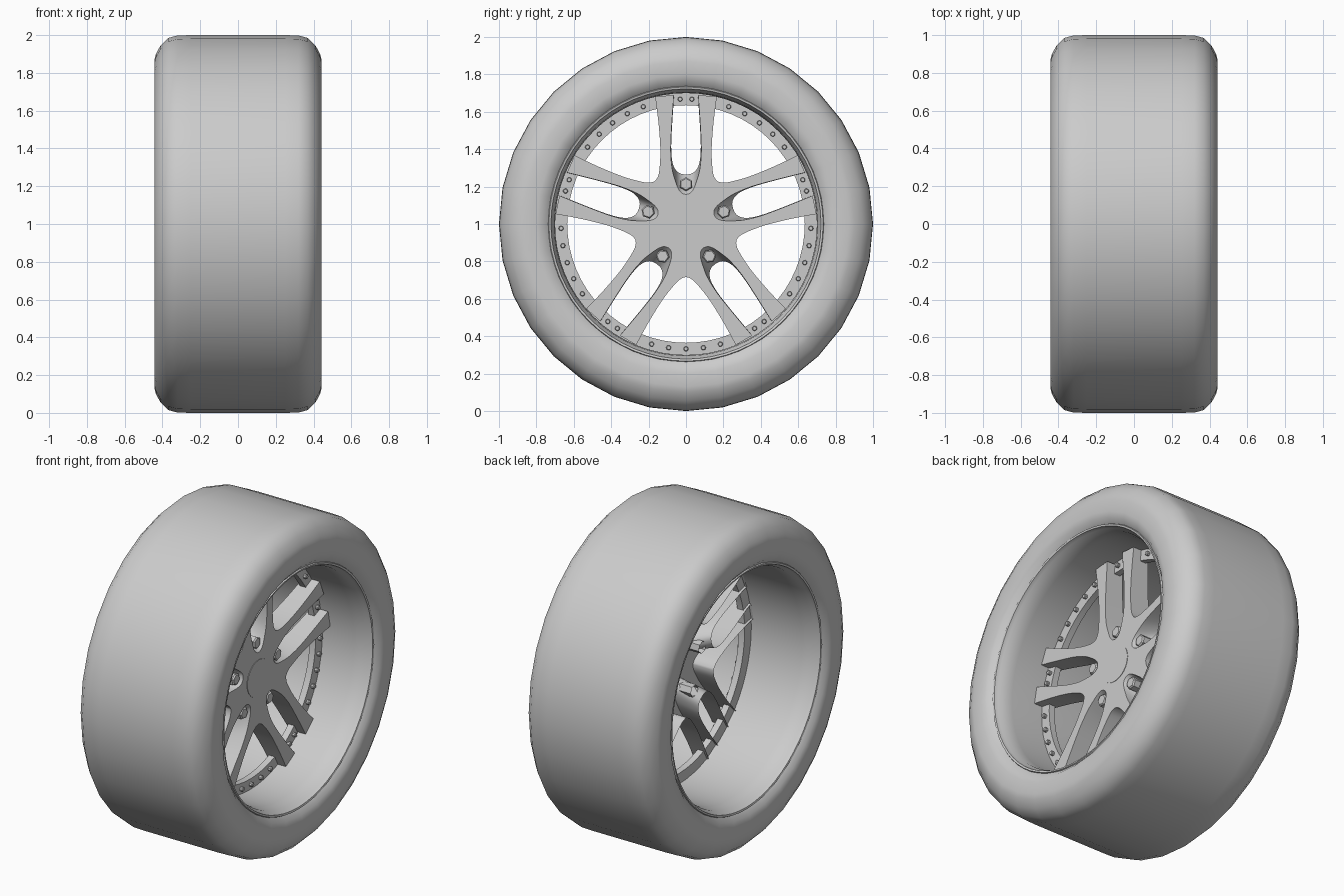
import bpy, bmesh
from math import sin, cos, pi, radians

if "Cube" in bpy.data.objects:
    bpy.data.objects.remove(bpy.data.objects["Cube"])

CZ = 1.0  # axle height; the axle runs along x


def pt(x, u, v, a=0.0):
    """u = radial, v = sideways in a frame turned by a from straight up."""
    return (x, u * sin(a) + v * cos(a), CZ + u * cos(a) - v * sin(a))


def finish(bm, name, angle=35):
    me = bpy.data.meshes.new(name)
    bm.to_mesh(me)
    bm.free()
    me.shade_smooth()
    me.set_sharp_from_angle(angle=radians(angle))
    ob = bpy.data.objects.new(name, me)
    bpy.context.collection.objects.link(ob)
    return ob


def lathe(name, profile, n, closed=False, angle=35):
    bm = bmesh.new()
    rows = [[bm.verts.new(pt(x, r, 0, 2 * pi * j / n)) for j in range(n)]
            for x, r in profile]
    m = len(rows)
    for i in range(m if closed else m - 1):
        p, q = rows[i], rows[(i + 1) % m]
        for j in range(n):
            k = (j + 1) % n
            bm.faces.new((p[j], q[j], q[k], p[k]))
    return finish(bm, name, angle)


def peg(bm, r_pos, a, levels, n):
    """Small capped prism along x; levels = (x, radius) from back to front."""
    rows = [[bm.verts.new(pt(x, r_pos + r * cos(2 * pi * j / n), r * sin(2 * pi * j / n), a))
             for j in range(n)] for x, r in levels]
    for p, q in zip(rows, rows[1:]):
        for j in range(n):
            k = (j + 1) % n
            bm.faces.new((p[j], q[j], q[k], p[k]))
    bm.faces.new(rows[-1][::-1])


def smooth_path(pts, steps=3):
    """Catmull-Rom through the points."""
    out = []
    for i in range(len(pts) - 1):
        p0, p1, p2 = pts[max(i - 1, 0)], pts[i], pts[i + 1]
        p3 = pts[min(i + 2, len(pts) - 1)]
        for s in range(steps):
            t = s / steps
            out.append(tuple(0.5 * (2 * b + (c - a) * t + (2 * a - 5 * b + 4 * c - d) * t * t
                                    + (3 * b - a - 3 * c + d) * t ** 3)
                             for a, b, c, d in zip(p0, p1, p2, p3)))
    return out + [pts[-1]]


# Tyre
half = [(0.25, 1.0), (0.32, 0.998), (0.37, 0.985), (0.41, 0.945), (0.435, 0.90),
        (0.442, 0.87), (0.44, 0.80), (0.432, 0.765), (0.405, 0.735)]
lathe("tyre", [(-x, r) for x, r in reversed(half)] + half, 32, angle=50)

# Rim barrel with a lip on each side
lip = [(0.405, 0.738), (0.415, 0.733), (0.412, 0.722), (0.39, 0.717), (0.37, 0.705), (0.30, 0.70)]
lathe("rim_barrel", lip + [(-x, r) for x, r in reversed(lip)], 64)

# Flat ring behind the spoke tips
lathe("spoke_ring", [(0.085, 0.70), (0.085, 0.635), (0.045, 0.635), (0.045, 0.70)], 64, True)

# Five twin spokes and hub: flat front, walls running back, open behind
inner_front = smooth_path([(.158, 0), (.165, .022), (.19, .042), (.24, .060), (.30, .075),
                           (.40, .082), (.55, .075), (.69, .065)])
inner_back = smooth_path([(.265, 0), (.268, .025), (.280, .046), (.305, .064), (.345, .075),
                          (.42, .079), (.55, .073), (.69, .063)])
outer = smooth_path([(.68, .165), (.55, .148), (.40, .137), (.29, .142), (.25, .152), (.229, .1664)])


def outline(inner):
    h = inner + outer
    sector = [(u, -v) for u, v in h[:0:-1]] + h
    return [(u, v, 2 * pi * k / 5) for k in range(5) for u, v in sector[:-1]]


bm = bmesh.new()
front = [bm.verts.new(pt(0.14, *p)) for p in outline(inner_front)]
back = [bm.verts.new(pt(0.0 + 0.03 * min(1, max(0, (p[0] - 0.25) / 0.4)), *p))
        for p in outline(inner_back)]
bm.faces.new(front[::-1])
for i in range(len(front)):
    j = (i + 1) % len(front)
    bm.faces.new((front[i], front[j], back[j], back[i]))
finish(bm, "spokes")

# Centre cap
bm = bmesh.new()
peg(bm, 0, 0, [(0.12, 0.113), (0.143, 0.113)], 32)
finish(bm, "centre_cap")

# Wheel nuts in the pockets
bm = bmesh.new()
for k in range(5):
    peg(bm, 0.213, 2 * pi * k / 5, [(0.03, 0.037), (0.125, 0.037), (0.133, 0.03)], 6)
finish(bm, "wheel_nuts", 20)

# Ring studs: two inside each spoke pair, five between pairs
bm = bmesh.new()
for k in range(5):
    for d in (-2.7, 2.7, 20, 28, 36, 44, 52):
        peg(bm, 0.668, radians(72 * k + d), [(0.08, 0.0135), (0.1, 0.0135), (0.104, 0.010)], 8)
finish(bm, "ring_studs")
